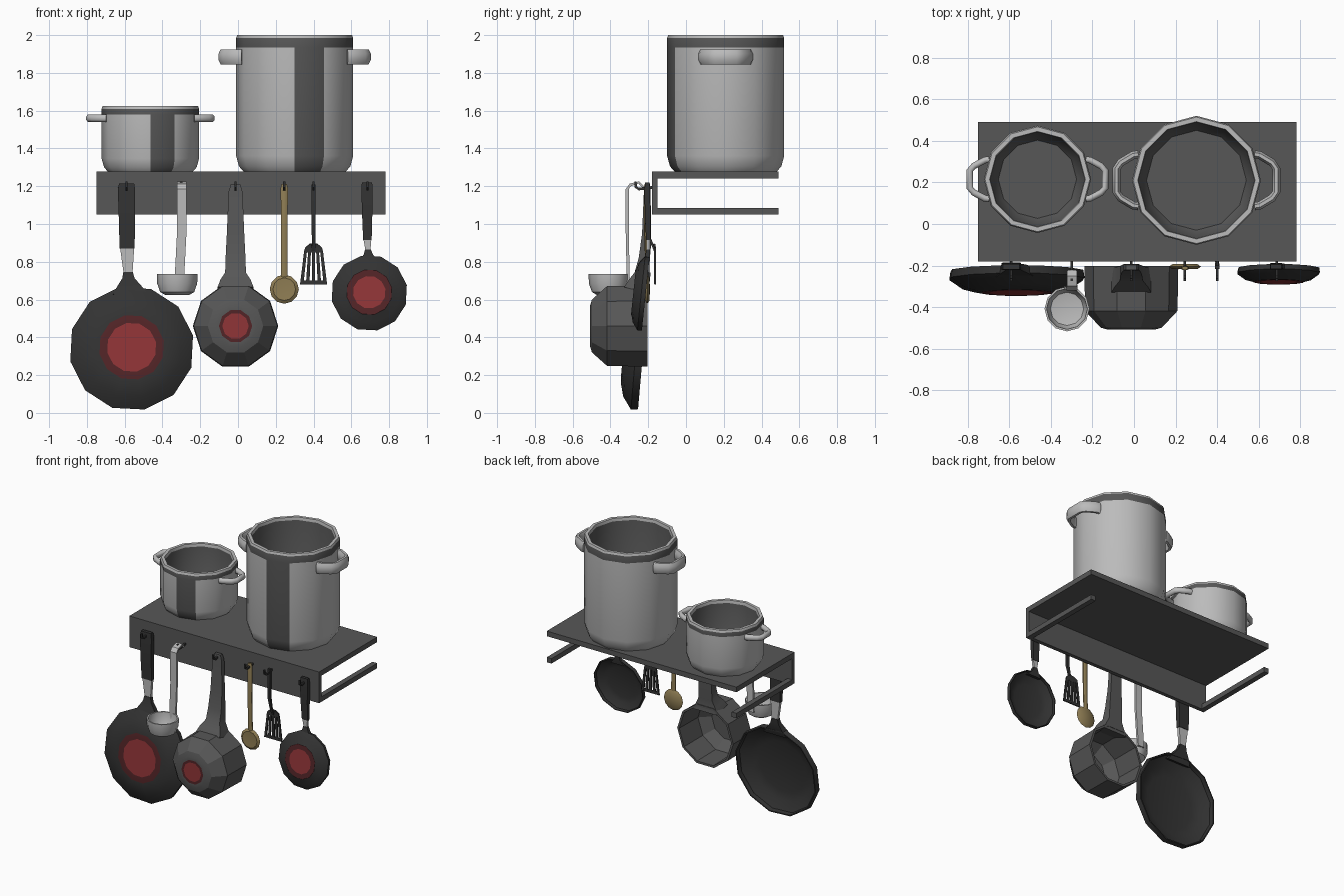
import bpy, bmesh, math
from mathutils import Vector, Matrix

if "Cube" in bpy.data.objects:
    bpy.data.objects.remove(bpy.data.objects["Cube"])

def material(name, r, g, b):
    m = bpy.data.materials.new(name)
    m.diffuse_color = (r, g, b, 1)
    m.use_nodes = True
    m.node_tree.nodes["Principled BSDF"].inputs["Base Color"].default_value = m.diffuse_color
    return m

STEEL = material("light steel", 0.50, 0.50, 0.50)
GREY = material("dark grey metal", 0.095, 0.095, 0.095)
BLACK = material("black coating", 0.033, 0.033, 0.033)
RED = material("red base", 0.28, 0.035, 0.038)
DARK_RED = material("dark red ring", 0.085, 0.018, 0.02)
WOOD = material("wood", 0.28, 0.21, 0.09)

def finish(name, bm, mats, angle=35):
    bmesh.ops.recalc_face_normals(bm, faces=bm.faces)
    me = bpy.data.meshes.new(name)
    bm.to_mesh(me)
    bm.free()
    for m in mats:
        me.materials.append(m)
    me.shade_smooth()
    me.set_sharp_from_angle(angle=math.radians(angle))
    ob = bpy.data.objects.new(name, me)
    bpy.context.collection.objects.link(ob)
    return ob

def box(name, lo, hi, mat):
    bm = bmesh.new()
    lo, hi = Vector(lo), Vector(hi)
    bmesh.ops.create_cube(bm, size=1, matrix=Matrix.Translation((lo + hi) / 2)
                          @ Matrix.Diagonal((*(hi - lo), 1)))
    return finish(name, bm, [mat])

def lathe(name, profile, n, matrix, mats, segs, offset=0, angle=35, stripe=None):
    """Revolve (r, h) points; segs gives the material index of each segment."""
    bm = bmesh.new()
    rows = []
    for r, h in profile:
        if r == 0:
            rows.append([bm.verts.new((0, 0, h))] * n)
        else:
            rows.append([bm.verts.new((r * math.cos(a), r * math.sin(a), h))
                         for a in (math.radians(offset) + math.tau * i / n for i in range(n))])
    for k in range(len(rows) - 1):
        for i in range(n):
            j = (i + 1) % n
            vs = list(dict.fromkeys([rows[k][i], rows[k][j], rows[k + 1][j], rows[k + 1][i]]))
            f = bm.faces.new(vs)
            f.material_index = segs[k]
            if stripe and i == stripe[0] and k in stripe[1]:
                f.material_index = 1
    bm.transform(matrix)
    return finish(name, bm, mats, angle)

def sweep(name, pts, mat, side=(1, 0, 0), n=4, angle=35):
    """Loft sections (x, y, z, width along side, depth) along a path."""
    bm = bmesh.new()
    side = Vector(side)
    p = [Vector(q[:3]) for q in pts]
    k = math.sqrt(2) if n == 4 else 1
    rings = []
    for i, q in enumerate(pts):
        t = (p[min(i + 1, len(p) - 1)] - p[max(i - 1, 0)]).normalized()
        out = t.cross(side).normalized()
        ring = []
        for s in range(n):
            a = math.tau * (s + 0.5) / n
            ring.append(bm.verts.new(p[i] + side * (q[3] / 2 * k * math.cos(a))
                                     + out * (q[4] / 2 * k * math.sin(a))))
        rings.append(ring)
    for a, b in zip(rings, rings[1:]):
        for s in range(n):
            bm.faces.new((a[s], a[(s + 1) % n], b[(s + 1) % n], b[s]))
    bm.faces.new(rings[0])
    bm.faces.new(rings[-1])
    return finish(name, bm, [mat], angle)

def facing_front(x, y, z, tilt=0):
    return (Matrix.Translation((x, y, z)) @ Matrix.Rotation(math.radians(-tilt), 4, 'X')
            @ Matrix.Rotation(math.pi / 2, 4, 'X'))

# Wall shelf: top board, front board and two lower side rails
box("shelf_top", (-0.75, -0.18, 1.24), (0.78, 0.49, 1.277), GREY)
box("shelf_front", (-0.75, -0.18, 1.05), (0.78, -0.152, 1.24), GREY)
for label, x in (("left", -0.75), ("right", 0.742)):
    box("shelf_rail_" + label, (x, -0.152, 1.05), (x + 0.038, 0.49, 1.086), GREY)

# Two stock pots with a dark upper band, one dark panel and loop handles
def pot(name, x, y, r, top, band, hz, reach, span, hw, hd):
    z = 1.277
    prof = [(0, z), (r * .87, z), (r * .95, z + r * .09), (r, z + r * .27), (r, band),
            (r, top - .015), (r - .006, top), (r - .028, top), (r - .032, top - .02),
            (r - .032, z + .09), (r - .07, z + .035), (0, z + .035)]
    lathe(name, prof, 12, Matrix.Translation((x, y, 0)), [STEEL, GREY],
          [0, 0, 0, 0, 1, 0, 0, 0, 1, 1, 1], stripe=(9, (1, 2, 3)))
    for label, s in (("left", -1), ("right", 1)):
        def at(dx, dy):
            return (x + s * dx, y + dy, hz, hw, hd)
        e = reach - hd / 2
        sweep(name + "_handle_" + label,
              [at(r * .90, -span), at(r * .98, -span * .97), at(e - .02, -span * .68),
               at(e, -span * .45), at(e, span * .45), at(e - .02, span * .68),
               at(r * .98, span * .97), at(r * .90, span)],
              STEEL, side=(0, 0, 1), n=8, angle=60)

pot("large_pot", 0.30, 0.21, 0.31, 2.0, 1.935, 1.885, 0.405, 0.125, 0.085, 0.042)
pot("small_pot", -0.464, 0.215, 0.258, 1.625, 1.58, 1.56, 0.342, 0.095, 0.042, 0.034)

# Hooks along the front board
for i, x in enumerate((-0.59, -0.30, -0.013, 0.245, 0.40, 0.685)):
    sweep(f"hook_{i + 1}", [(x, -0.17, 1.195, .012, .014), (x, -0.25, 1.185, .012, .014),
                            (x, -0.265, 1.195, .012, .014), (x, -0.268, 1.225, .012, .012)], BLACK)

# Frying pans: dish opening to the wall, red disc on the base
def frying_pan(name, x, y, z, r, depth, ring, disc, tilt):
    d = depth
    prof = [(0, d), (disc, d), (ring, d), (r * .62, d * .95), (r * .80, d * .80), (r, d * .36),
            (r * .985, 0), (r * .96, 0), (r * .95, d * .3), (r * .76, d * .66),
            (r * .58, d * .8), (0, d * .8)]
    lathe(name, prof, 12, facing_front(x, y, z, tilt), [BLACK, RED, DARK_RED],
          [1, 2] + [0] * 9, offset=12)

frying_pan("large_frying_pan", -0.563, -0.226, 0.338, 0.332, 0.105, 0.174, 0.132, 5)
sweep("large_pan_neck", [(-.568, -.235, .62, .19, .045), (-.575, -.215, .67, .12, .04),
                         (-.58, -.205, .71, .065, .03), (-.582, -.20, .745, .05, .025)], BLACK)
sweep("large_pan_ferrule", [(-.582, -.20, .74, .047, .02), (-.587, -.20, .875, .075, .022)], STEEL)
sweep("large_pan_handle", [(-.587, -.20, .87, .08, .028), (-.588, -.203, 1.0, .084, .036),
                           (-.59, -.205, 1.18, .092, .034), (-.59, -.205, 1.215, .08, .026)], BLACK)

frying_pan("small_frying_pan", 0.695, -0.213, 0.632, 0.203, 0.066, 0.122, 0.087, 6)
sweep("small_pan_neck", [(.692, -.21, .80, .11, .03), (.69, -.202, .835, .05, .025),
                         (.688, -.20, .865, .03, .02)], BLACK)
sweep("small_pan_ferrule", [(.688, -.20, .86, .026, .016), (.685, -.20, .92, .042, .018)], STEEL)
sweep("small_pan_handle", [(.685, -.20, .915, .045, .022), (.684, -.203, 1.05, .054, .03),
                           (.683, -.205, 1.19, .06, .028), (.683, -.205, 1.22, .054, .022)], BLACK)

# Saucepan: ten-sided, base to the front
prof = [(0, .305), (.07, .305), (.088, .305), (.112, .305), (.147, .295), (.222, .215), (.226, 0),
        (.21, 0), (.206, .21), (.14, .275), (0, .275)]
lathe("saucepan", prof, 10, facing_front(-0.013, -0.203, 0.46), [GREY, RED, DARK_RED],
      [1, 2] + [0] * 8, angle=25)
sweep("saucepan_handle", [(-.013, -.265, .65, .19, .13), (-.013, -.255, .69, .16, .10),
                          (-.013, -.238, .735, .11, .07), (-.013, -.225, .82, .105, .05),
                          (-.013, -.215, .95, .092, .035), (-.013, -.208, 1.17, .074, .03),
                          (-.013, -.208, 1.21, .05, .024)], GREY)

# Ladle: upward cup with a bent strip handle
prof = [(0, .625), (.065, .625), (.09, .64), (.106, .685), (.108, .735), (.098, .735),
        (.095, .69), (.08, .655), (0, .64)]
lathe("ladle_bowl", prof, 12, Matrix.Translation((-0.322, -0.408, 0)), [STEEL], [0] * 8)
sweep("ladle_handle", [(-.312, -.305, .68, .05, .016), (-.298, -.311, .95, .05, .016),
                       (-.298, -.311, 1.185, .052, .016), (-.298, -.295, 1.207, .05, .014),
                       (-.298, -.25, 1.22, .048, .012), (-.298, -.225, 1.195, .045, .012)], STEEL)

# Wooden spoon
sweep("spoon_handle", [(.245, -.205, .71, .036, .016), (.245, -.212, .95, .036, .022),
                       (.245, -.212, 1.19, .042, .022), (.245, -.212, 1.212, .03, .018)], WOOD, n=8)
prof = [(0, .008), (.06, .012), (.077, 0), (.06, -.012), (0, -.014)]
lathe("spoon_bowl", prof, 12, facing_front(0.245, -0.205, 0.655), [WOOD], [0] * 4)

# Slotted spatula: handle, shoulder, five tines and a bottom bar
sweep("spatula_handle", [(.40, -.165, .86, .02, .012), (.40, -.19, .92, .018, .012),
                         (.40, -.208, 1.0, .022, .016), (.40, -.208, 1.21, .022, .016)], BLACK)
sweep("spatula_shoulder", [(.40, -.168, .895, .04, .01), (.40, -.164, .875, .09, .01),
                           (.40, -.164, .85, .10, .01)], BLACK)
for i in range(-2, 3):
    sweep(f"spatula_tine_{i + 3}", [(.40 + i * .021, -.164, .86, .015, .009),
                                    (.40 + i * .031, -.164, .685, .018, .009)], BLACK)
sweep("spatula_tip", [(.40, -.164, .70, .138, .009), (.40, -.164, .68, .142, .008)], BLACK)
